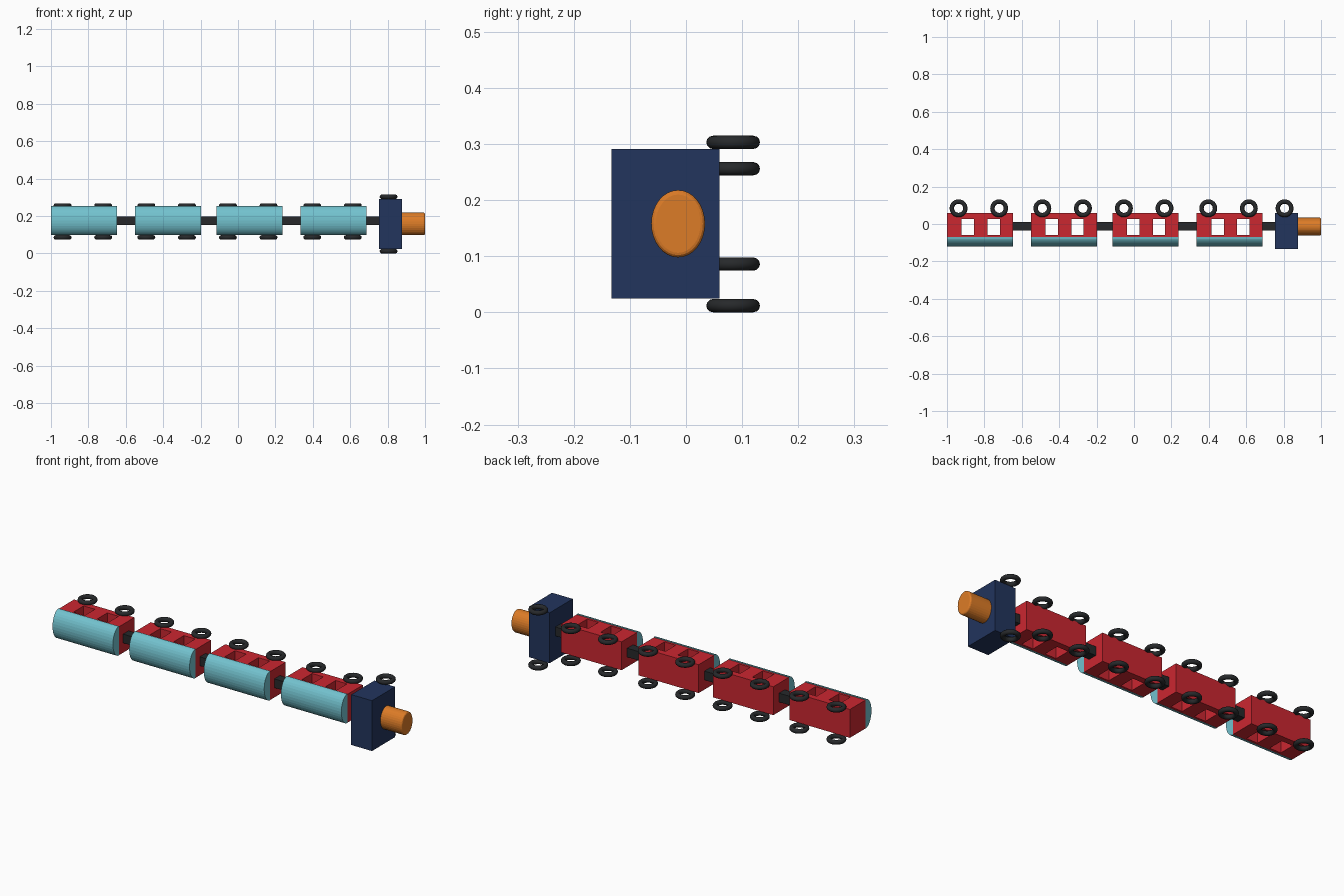
import bpy
import bmesh
from math import pi, sin, cos
from mathutils import Matrix

default = bpy.data.objects.get("Cube")
if default:
    bpy.data.objects.remove(default, do_unlink=True)


def material(name, rgb):
    mat = bpy.data.materials.new(name)
    mat.use_nodes = True
    colour = (*rgb, 1.0)
    mat.diffuse_color = colour
    mat.node_tree.nodes["Principled BSDF"].inputs["Base Color"].default_value = colour
    return mat


RED = material("red_paint", (0.6, 0.02, 0.03))
CYAN = material("cyan_paint", (0.17, 0.54, 0.62))
NAVY = material("navy_paint", (0.016, 0.035, 0.11))
ORANGE = material("orange_paint", (0.72, 0.2, 0.02))
BLACK = material("black_rubber", (0.02, 0.022, 0.024))


def add_object(name, bm, mat):
    bmesh.ops.recalc_face_normals(bm, faces=bm.faces)
    mesh = bpy.data.meshes.new(name)
    bm.to_mesh(mesh)
    bm.free()
    mesh.materials.append(mat)
    obj = bpy.data.objects.new(name, mesh)
    bpy.context.collection.objects.link(obj)
    return obj


def box(name, x, y, z, mat):
    """Box from (low, high) pairs along each axis."""
    bm = bmesh.new()
    size = [b - a for a, b in (x, y, z)]
    mid = [(a + b) / 2 for a, b in (x, y, z)]
    bmesh.ops.create_cube(bm, size=1, matrix=Matrix.Translation(mid) @ Matrix.Diagonal((*size, 1)))
    return add_object(name, bm, mat)


def extrude_x(bm, profile, x0, x1):
    """Solid prism along x from a (y, z) profile."""
    face = bm.faces.new([bm.verts.new((x0, y, z)) for y, z in profile])
    ext = bmesh.ops.extrude_face_region(bm, geom=[face])
    verts = [v for v in ext["geom"] if isinstance(v, bmesh.types.BMVert)]
    bmesh.ops.translate(bm, verts=verts, vec=(x1 - x0, 0, 0))
    return verts


def wheel(name, x, z):
    bpy.ops.mesh.primitive_torus_add(major_segments=32, minor_segments=12,
                                     major_radius=0.036, minor_radius=0.0118,
                                     location=(x, 0.084, z))
    obj = bpy.context.object
    obj.name = name
    obj.data.materials.append(BLACK)
    bpy.ops.object.shade_smooth_by_angle(angle=pi / 4)


def carriage(n, x0):
    x1 = x0 + 0.353
    body = box(f"carriage_{n}_body", (x0, x1), (-0.07, 0.06), (0.1, 0.25), RED)

    # Two windows cut right through the sides
    for i, wx in enumerate((0.112, 0.25)):
        cutter = box(f"carriage_{n}_window_cutter_{i + 1}", (x0 + wx - 0.033, x0 + wx + 0.033),
                     (-0.058, 0.027), (0, 0.4), RED)
        cutter.hide_render = True
        cutter.hide_set(True)
        cutter.display_type = 'WIRE'
        cut = body.modifiers.new("window", 'BOOLEAN')
        cut.operation = 'DIFFERENCE'
        cut.solver = 'EXACT'
        cut.object = cutter

    # Curved roof
    arc = [(-0.07 - 0.05 * sin(pi * i / 16), 0.176 + 0.077 * cos(pi * i / 16)) for i in range(17)]
    bm = bmesh.new()
    extrude_x(bm, arc, x0, x1)
    add_object(f"carriage_{n}_roof", bm, CYAN)

    for end, wx in (("rear", 0.062), ("fore", 0.279)):
        for side, z in (("upper", 0.256), ("lower", 0.086)):
            wheel(f"carriage_{n}_{end}_{side}_wheel", x0 + wx, z)


# Carriages, each coupled to the next vehicle
starts = [-1.0, -0.552, -0.116, 0.335]
ENGINE_X = (0.755, 0.876)
for n, (x0, nxt) in enumerate(zip(starts, starts[1:] + [ENGINE_X[0]]), 1):
    carriage(n, x0)
    box(f"coupling_{n}", (x0 + 0.353, nxt), (-0.035, 0.012), (0.151, 0.198), BLACK)

# Engine block
box("engine_block", ENGINE_X, (-0.133, 0.06), (0.025, 0.291), NAVY)
for side, z in (("upper", 0.303), ("lower", 0.012)):
    wheel(f"engine_{side}_wheel", 0.805, z)

# Oval nose with a softened front rim
oval = [(-0.014 + 0.048 * cos(pi * i / 16), 0.158 + 0.06 * sin(pi * i / 16)) for i in range(32)]
bm = bmesh.new()
rim = set(extrude_x(bm, oval, ENGINE_X[1] - 0.01, 1.0))
edges = [e for e in bm.edges if set(e.verts) <= rim]
bmesh.ops.bevel(bm, geom=edges, offset=0.008, segments=3, profile=0.5, affect='EDGES')
add_object("engine_nose", bm, ORANGE)
